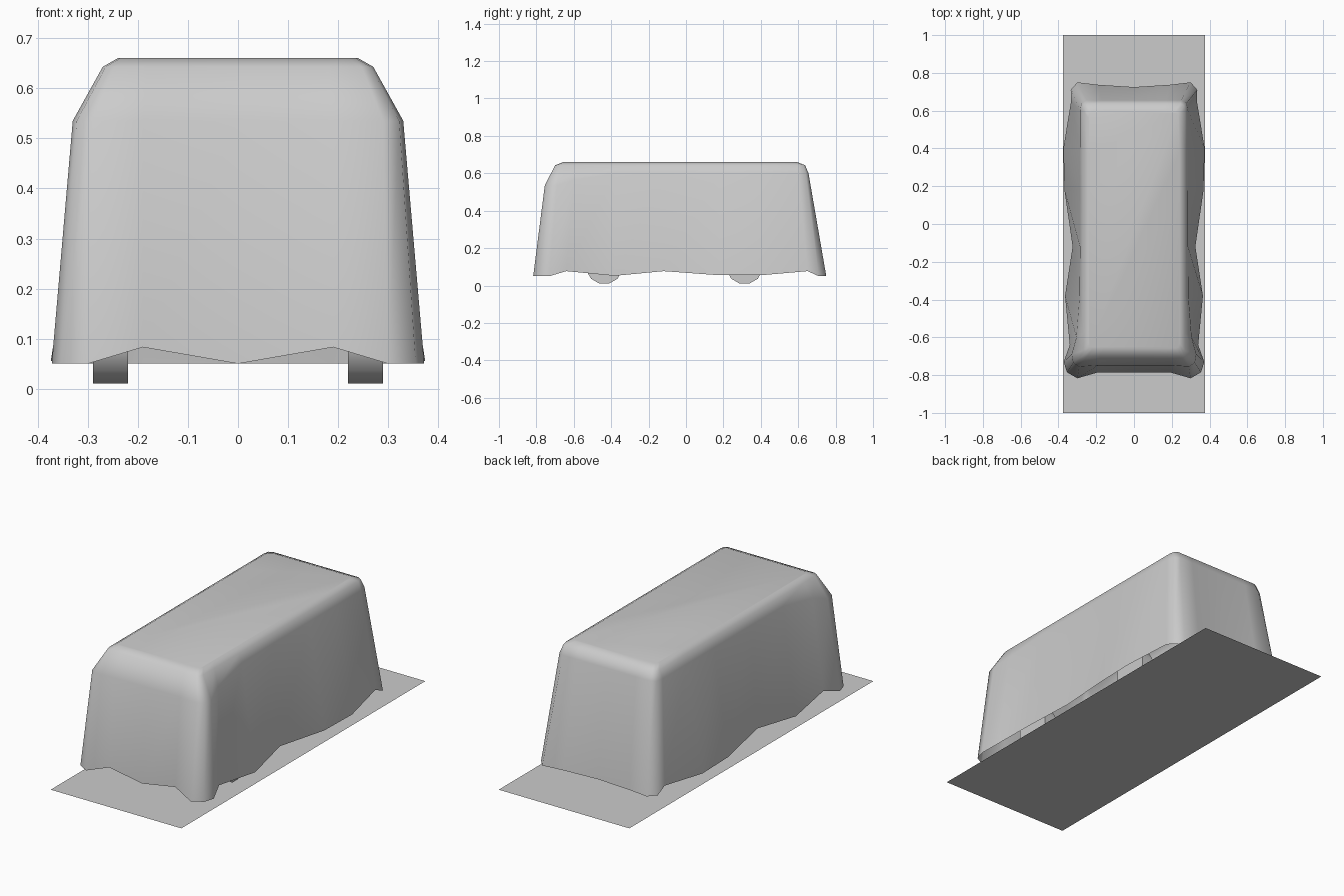
import bpy, bmesh, math
from mathutils import Matrix

if "Cube" in bpy.data.objects:
    bpy.data.objects.remove(bpy.data.objects["Cube"])

grey = bpy.data.materials.new("light grey")
grey.diffuse_color = (0.6, 0.6, 0.6, 1)
grey.use_nodes = True
grey.node_tree.nodes["Principled BSDF"].inputs["Base Color"].default_value = grey.diffuse_color


def add_object(name, bm, angle):
    bmesh.ops.recalc_face_normals(bm, faces=bm.faces)
    me = bpy.data.meshes.new(name)
    bm.to_mesh(me)
    bm.free()
    me.materials.append(grey)
    ob = bpy.data.objects.new(name, me)
    bpy.context.collection.objects.link(ob)
    bpy.ops.object.select_all(action='DESELECT')
    ob.select_set(True)
    bpy.context.view_layer.objects.active = ob
    bpy.ops.object.shade_smooth_by_angle(angle=math.radians(angle))
    return ob


def full_loop(half):
    # half outline from front centre to back centre, mirrored to the left
    return half + [(-x, y, z) for x, y, z in half[-2:0:-1]]


# cloth cover: wavy hem, shoulder, roof edge, roof
hem = [(0, -.785, .05), (.19, -.785, .083), (.30, -.817, .05), (.355, -.785, .05),
       (.372, -.73, .05), (.34, -.64, .077), (.365, -.38, .052), (.325, -.12, .077),
       (.368, .18, .055), (.374, .40, .055), (.333, .65, .077), (.335, .71, .05),
       (.30, .75, .05), (.19, .737, .05), (0, .725, .05)]
shoulder = [(0, -.748, .535), (.19, -.748, .535), (.29, -.755, .535), (.322, -.735, .535),
            (.33, -.69, .535), (.305, -.60, .565), (.288, -.38, .60), (.286, -.12, .60),
            (.286, .18, .60), (.286, .40, .60), (.286, .60, .60), (.278, .64, .60),
            (.25, .655, .60), (.17, .655, .60), (0, .655, .60)]
edge_xy = [(0, -.70), (.18, -.70), (.247, -.70), (.264, -.692),
           (.27, -.67), (.27, -.58), (.27, -.38), (.27, -.12),
           (.27, .18), (.27, .40), (.27, .60), (.264, .627),
           (.245, .637), (.17, .637), (0, .637)]
roof_edge = [(x, y, .643) for x, y in edge_xy]
roof = [(x * .89, (y + .03) * .937 - .03, .66) for x, y in edge_xy]

bm = bmesh.new()
rings = [[bm.verts.new(p) for p in full_loop(h)] for h in (hem, shoulder, roof_edge, roof)]
for low, high in zip(rings, rings[1:]):
    n = len(low)
    for i in range(n):
        j = (i + 1) % n
        bm.faces.new((low[i], low[j], high[j], high[i]))
bm.faces.new(rings[-1])
cover = add_object("cloth_cover", bm, 60)
# open shell: make sure the outside faces outward
if max(cover.data.polygons, key=lambda p: p.area).normal.z < -.5:
    cover.data.flip_normals()

# wheels peeking out below the hem
for side, sx in (("left", -1), ("right", 1)):
    for end, y in (("front", -.437), ("back", .313)):
        bm = bmesh.new()
        turn = (Matrix.Translation((sx * .255, y, .107))
                @ Matrix.Rotation(math.pi / 2, 4, 'Y') @ Matrix.Rotation(math.pi / 12, 4, 'Z'))
        bmesh.ops.create_cone(bm, cap_ends=True, segments=12, radius1=.1, radius2=.1,
                              depth=.07, matrix=turn)
        add_object(f"{end}_{side}_wheel", bm, 40)

# flat base sheet
bm = bmesh.new()
bm.faces.new([bm.verts.new(p) for p in
              ((-.375, -1, 0), (.375, -1, 0), (.375, 1, 0), (-.375, 1, 0))])
base = add_object("base_sheet", bm, 30)
if base.data.polygons[0].normal.z < 0:
    base.data.flip_normals()
